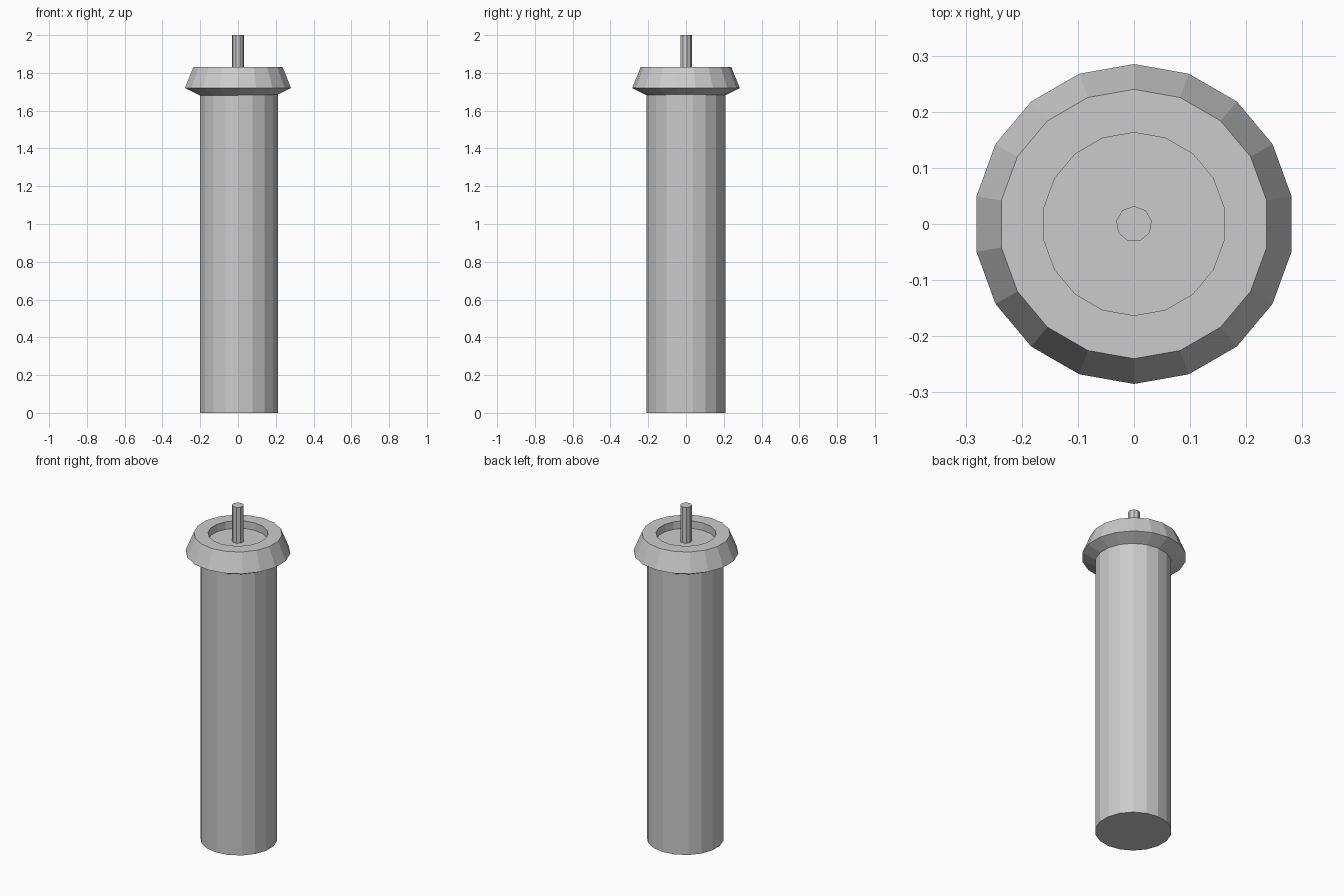
import bpy, bmesh
from math import sin, cos, pi

if "Cube" in bpy.data.objects:
    bpy.data.objects.remove(bpy.data.objects["Cube"])


def lathe(name, profile, sides, centre=(0, 0), caps=True):
    """Spin (radius, z) points into flat faces, one corner pointing at +y."""
    bm = bmesh.new()
    rings = []
    for r, z in profile:
        rings.append([bm.verts.new((centre[0] + r * cos(pi / 2 + 2 * pi * i / sides),
                                    centre[1] + r * sin(pi / 2 + 2 * pi * i / sides), z))
                      for i in range(sides)])
    for a, b in zip(rings, rings[1:]):
        for i in range(sides):
            j = (i + 1) % sides
            bm.faces.new((a[i], a[j], b[j], b[i]))
    if caps:
        bm.faces.new(rings[0][::-1])
        bm.faces.new(rings[-1])
    mesh = bpy.data.meshes.new(name)
    bm.to_mesh(mesh)
    bm.free()
    obj = bpy.data.objects.new(name, mesh)
    bpy.context.collection.objects.link(obj)
    return obj


# Long main column; its top is the floor of the recess
lathe("column", [(0.209, 0), (0.209, 1.785)], 18, centre=(0.005, 0))

# Flared collar with sloped sides and a recessed opening
lathe("collar", [(0.205, 1.68), (0.285, 1.72), (0.24, 1.83),
                 (0.163, 1.83), (0.163, 1.785)], 18, caps=False)

# Thin wick standing in the recess
lathe("wick", [(0.032, 1.785), (0.032, 2.0)], 9)
